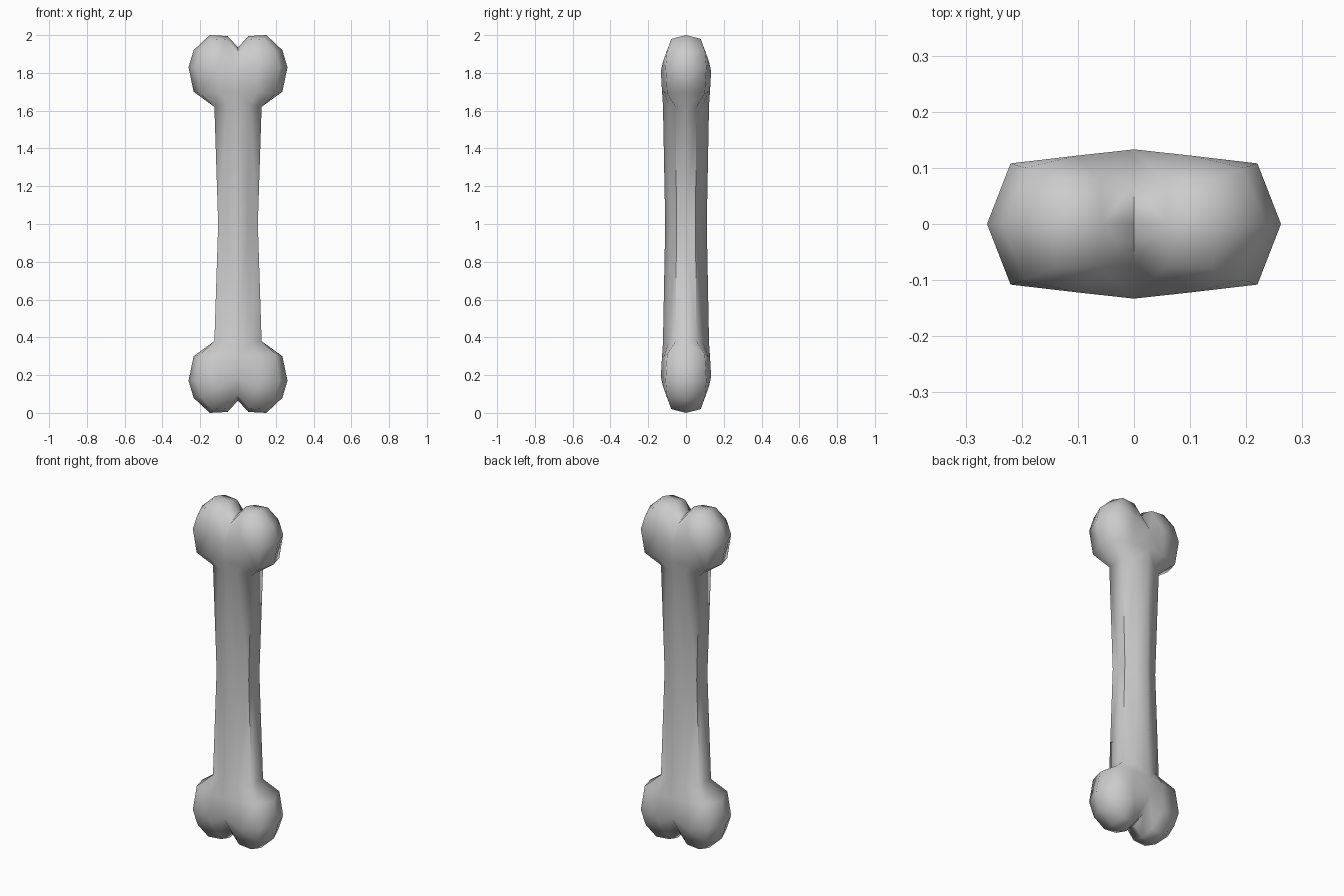
import bpy
import bmesh
from mathutils import Vector

cube = bpy.data.objects.get("Cube")
if cube:
    bpy.data.objects.remove(cube, do_unlink=True)

# One flat colour for the whole bone
ivory = bpy.data.materials.new("bone_grey")
ivory.use_nodes = True
GREY = (0.6, 0.6, 0.6, 1)
ivory.diffuse_color = GREY
ivory.node_tree.nodes["Principled BSDF"].inputs["Base Color"].default_value = GREY

# One eighth of the bone: rows climb from the waist, over the knob, into the notch.
# Each row runs side rim, ridge, cheek, front centre.
CHEEK = (0.1, 0.122, 1.86)
CLEFT = (0, 0.133, 1.81)
rows = [
    [(0.105, 0, 1), (0.105, 0.05, 1), (0.052, 0.08, 1), (0, 0.11, 1)],
    [(0.125, 0, 1.62), (0.125, 0.055, 1.62), (0.062, 0.092, 1.63), (0, 0.122, 1.63)],
    [(0.235, 0, 1.7), (0.2, 0.1, 1.69), (0.1, 0.117, 1.7), (0, 0.127, 1.7)],
    [(0.262, 0, 1.83), (0.22, 0.108, 1.83), CHEEK, CLEFT],
    [(0.235, 0, 1.92), (0.195, 0.1, 1.915), CHEEK, CLEFT],
    [(0.15, 0, 2), (0.14, 0.078, 1.98), CHEEK, CLEFT],
    [(0.055, 0, 1.995), (0.06, 0.075, 1.975), CHEEK, CLEFT],
    [(0, 0, 1.935), (0, 0.075, 1.905), CLEFT, CLEFT],
]

bm = bmesh.new()
verts = {}


def vert(p):
    if p not in verts:
        verts[p] = bm.verts.new(Vector(p) - Vector((0, 0, 1)))
    return verts[p]


for low, high in zip(rows, rows[1:]):
    for i in range(3):
        ring = dict.fromkeys([low[i], high[i], high[i + 1], low[i + 1]])
        if len(ring) > 2:
            bm.faces.new([vert(p) for p in ring])

# Mirror through all three planes
for axis in range(3):
    copy = bmesh.ops.duplicate(bm, geom=bm.verts[:] + bm.edges[:] + bm.faces[:])["geom"]
    scale = Vector((1, 1, 1))
    scale[axis] = -1
    bmesh.ops.scale(bm, vec=scale, verts=[g for g in copy if isinstance(g, bmesh.types.BMVert)])
    bmesh.ops.remove_doubles(bm, verts=bm.verts[:], dist=0.0005)
bmesh.ops.recalc_face_normals(bm, faces=bm.faces[:])

mesh = bpy.data.meshes.new("bone")
bm.to_mesh(mesh)
bm.free()
mesh.materials.append(ivory)
bone = bpy.data.objects.new("bone", mesh)
bone.location.z = 1
bpy.context.collection.objects.link(bone)

# Smooth surface that keeps the knob ridges and the notch crisp
bpy.ops.object.select_all(action="DESELECT")
bone.select_set(True)
bpy.context.view_layer.objects.active = bone
bpy.ops.object.shade_smooth_by_angle(angle=1.03)
